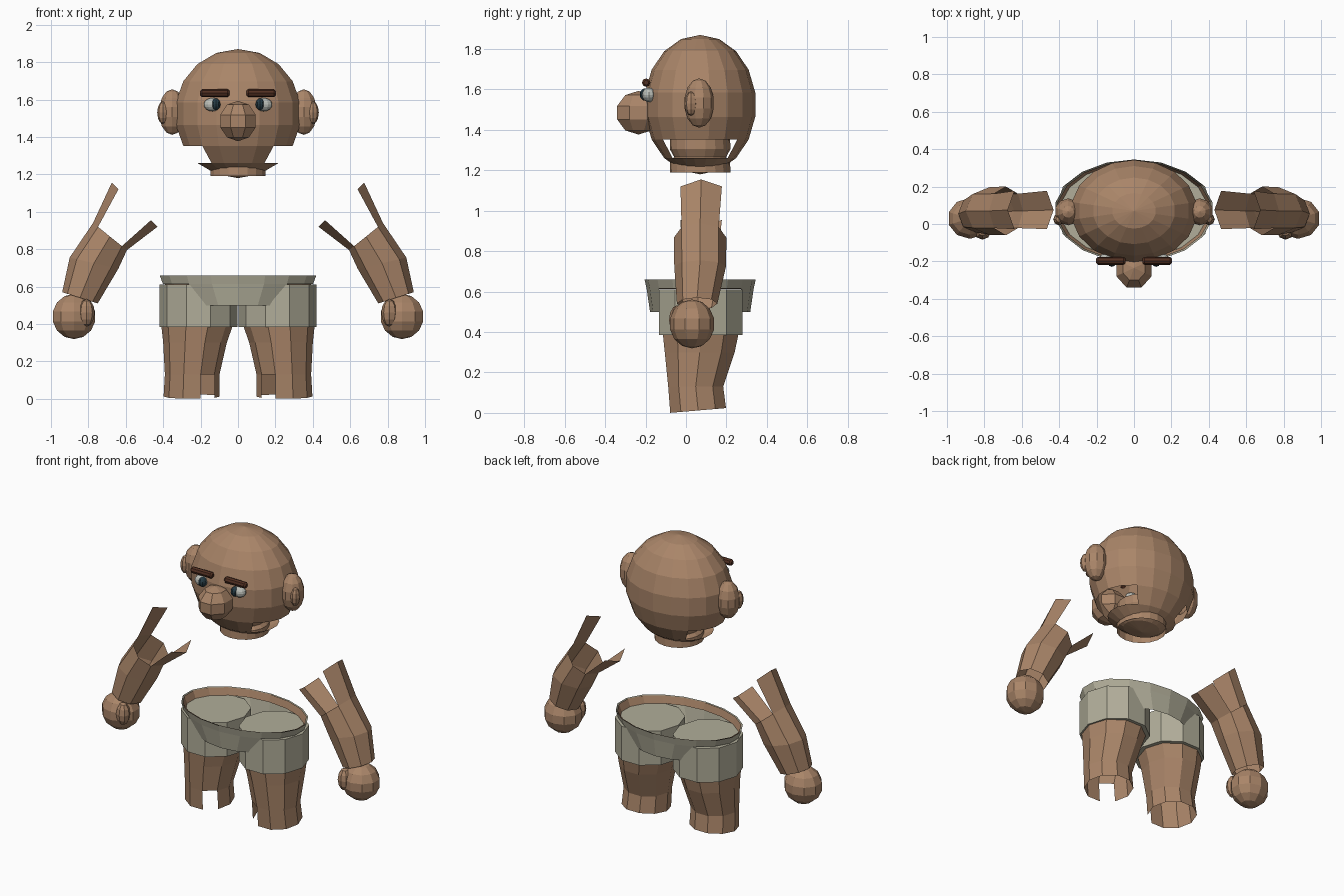
import bpy, bmesh, math
from mathutils import Vector, Matrix

if "Cube" in bpy.data.objects:
    bpy.data.objects.remove(bpy.data.objects["Cube"])


def material(name, rgb):
    m = bpy.data.materials.new(name)
    m.diffuse_color = (*rgb, 1)
    m.use_nodes = True
    m.node_tree.nodes["Principled BSDF"].inputs["Base Color"].default_value = m.diffuse_color
    return m


SKIN = material("brown skin", (0.40, 0.235, 0.14))
CLOTH = material("khaki cloth", (0.44, 0.42, 0.32))
BROW = material("dark brown hair", (0.085, 0.03, 0.016))
WHITE = material("eye white", (0.50, 0.52, 0.48))
PUPIL = material("dark teal pupil", (0.02, 0.045, 0.06))


def finish(name, bm, mat):
    bmesh.ops.remove_doubles(bm, verts=bm.verts[:], dist=1e-5)
    bmesh.ops.recalc_face_normals(bm, faces=bm.faces[:])
    me = bpy.data.meshes.new(name)
    bm.to_mesh(me)
    bm.free()
    me.materials.append(mat)
    ob = bpy.data.objects.new(name, me)
    bpy.context.collection.objects.link(ob)
    return ob


def ring(c, u, v, n):
    """Elliptical ring: starts at c+u and turns towards v."""
    c, u, v = Vector(c), Vector(u), Vector(v)
    return [c + u * math.cos(2 * math.pi * i / n) + v * math.sin(2 * math.pi * i / n)
            for i in range(n)]


def loft(name, rings, mat, keep=lambda row, i: True, caps=False):
    """Skin rings together; keep decides which faces exist."""
    bm = bmesh.new()
    rows = [[bm.verts.new(p) for p in r] for r in rings]
    n = len(rows[0])
    for k in range(len(rows) - 1):
        for i in range(n):
            if keep(k, i):
                j = (i + 1) % n
                bm.faces.new((rows[k][i], rows[k][j], rows[k + 1][j], rows[k + 1][i]))
    if caps:
        bm.faces.new(rows[0])
        bm.faces.new(rows[-1])
    loose = [v for v in bm.verts if not v.link_faces]
    bmesh.ops.delete(bm, geom=loose, context='VERTS')
    return finish(name, bm, mat)


def ball(name, c, r, mat, seg=10, rings=7, rot=None):
    bm = bmesh.new()
    bmesh.ops.create_uvsphere(bm, u_segments=seg, v_segments=rings, radius=1)
    if rot:
        bmesh.ops.rotate(bm, verts=bm.verts[:], matrix=rot)
    bmesh.ops.scale(bm, verts=bm.verts[:], vec=r)
    bmesh.ops.translate(bm, verts=bm.verts[:], vec=c)
    return finish(name, bm, mat)


def oval(z, rx, ry, n=18, x=0, y=0.07):
    return ring((x, y, z), (0, -ry, 0), (rx, 0, 0), n)


def front_back(i):
    """Faces within 40 degrees of front or back on an 18-sided ring."""
    return i % 9 in (0, 1, 7, 8)


# Head: open at both sides just above the collar
head = []
for lat in (-90, -70, -50, -30, -10, 10, 30, 50, 70, 90):
    a = math.radians(lat)
    head.append(oval(1.525 + 0.345 * math.sin(a), 0.343 * math.cos(a), 0.277 * math.cos(a)))
loft("head", head, SKIN, lambda k, i: k != 2 or front_back(i))

# Neck tube
loft("neck", [oval(z, r, r) for z, r in
              ((1.19, 0.15), (1.245, 0.148), (1.265, 0.128), (1.305, 0.15), (1.36, 0.148))], SKIN)

# Nose
ball("nose", (0, -0.235, 1.485), (0.108, 0.12, 0.108), SKIN, 8, 5,
     Matrix.Rotation(math.radians(22.5), 3, 'Z'))

# Waistband: full hoop with lower panels at front and back, and a skin lining
loft("waistband", [oval(0.66, 0.425, 0.275), oval(0.615, 0.408, 0.265), oval(0.5, 0.31, 0.248)],
     CLOTH, lambda k, i: k == 0 or front_back(i))
loft("waist_lining", [oval(0.658, 0.415, 0.267), oval(0.612, 0.396, 0.254)], SKIN)

for s, side in ((1, "right"), (-1, "left")):
    # Ears with a small inner lobe
    ball(side + "_ear", (s * 0.352, 0.065, 1.533), (0.074, 0.074, 0.122), SKIN, 10, 7)
    ball(side + "_ear_lobe", (s * 0.402, 0.025, 1.53), (0.03, 0.032, 0.06), SKIN, 8, 6)

    # Eyes
    ball(side + "_eye", (s * 0.137, -0.183, 1.573), (0.046, 0.034, 0.036), WHITE, 12, 8)
    ball(side + "_pupil", (s * 0.118, -0.2, 1.575), (0.025, 0.029, 0.031), PUPIL, 10, 8)

    # Eyebrow bars with tapered ends
    loft(side + "_eyebrow",
         [ring((s * x, -0.197, 1.634), (0, r, 0), (0, 0, r), 8) for x, r in
          ((0.045, 0.012), (0.055, 0.021), (0.192, 0.021), (0.202, 0.012))], BROW, caps=True)

    # Arm: each ring from outer point, inner point, y centre, y half width
    arm = []
    for ox, oz, ix, iz, y, hy in ((0.94, 0.57, 0.75, 0.51, 0.055, 0.1),
                                  (0.90, 0.755, 0.64, 0.695, 0.07, 0.128),
                                  (0.775, 0.94, 0.594, 0.795, 0.07, 0.13),
                                  (0.675, 1.155, 0.43, 0.92, 0.075, 0.145)):
        c = Vector((s * (ox + ix) / 2, y, (oz + iz) / 2))
        arm.append(ring(c, Vector((s * ox, y, oz)) - c, (0, hy, 0), 8))
    # Above the elbow only the outer and inner strips remain
    loft(side + "_arm", arm, SKIN, lambda k, i: k < 2 or i in (0, 7, 3, 4))

    # Hand and thumb
    ball(side + "_hand", (s * 0.877, 0.03, 0.44), (0.122, 0.112, 0.121), SKIN, 10, 7)
    ball(side + "_thumb", (s * 0.81, -0.042, 0.46), (0.044, 0.042, 0.073), SKIN, 8, 6)

    # Shorts leg
    loft(side + "_shorts_leg",
         [ring((s * 0.212, 0.073, z), (-s * 0.208, 0, 0), (0, -0.217, 0), 10)
          for z in (0.385, 0.61)], CLOTH, caps=True)

    # Leg: open at the bottom with a notch at the inner front
    leg = []
    for z, x, hx, y, hy in ((0.012, 0.248, 0.15, 0.06, 0.145), (0.13, 0.245, 0.146, 0.048, 0.143),
                            (0.30, 0.23, 0.17, 0.068, 0.182), (0.40, 0.218, 0.193, 0.073, 0.198)):
        leg.append(ring((s * x, y, z), (-s * hx, 0, 0), (0, -hy, 0), 10))
    for p in leg[0]:
        p.z += 0.085 * (p.y - 0.06)
    loft(side + "_leg", leg, SKIN, lambda k, i: k > 0 or i != 1)
